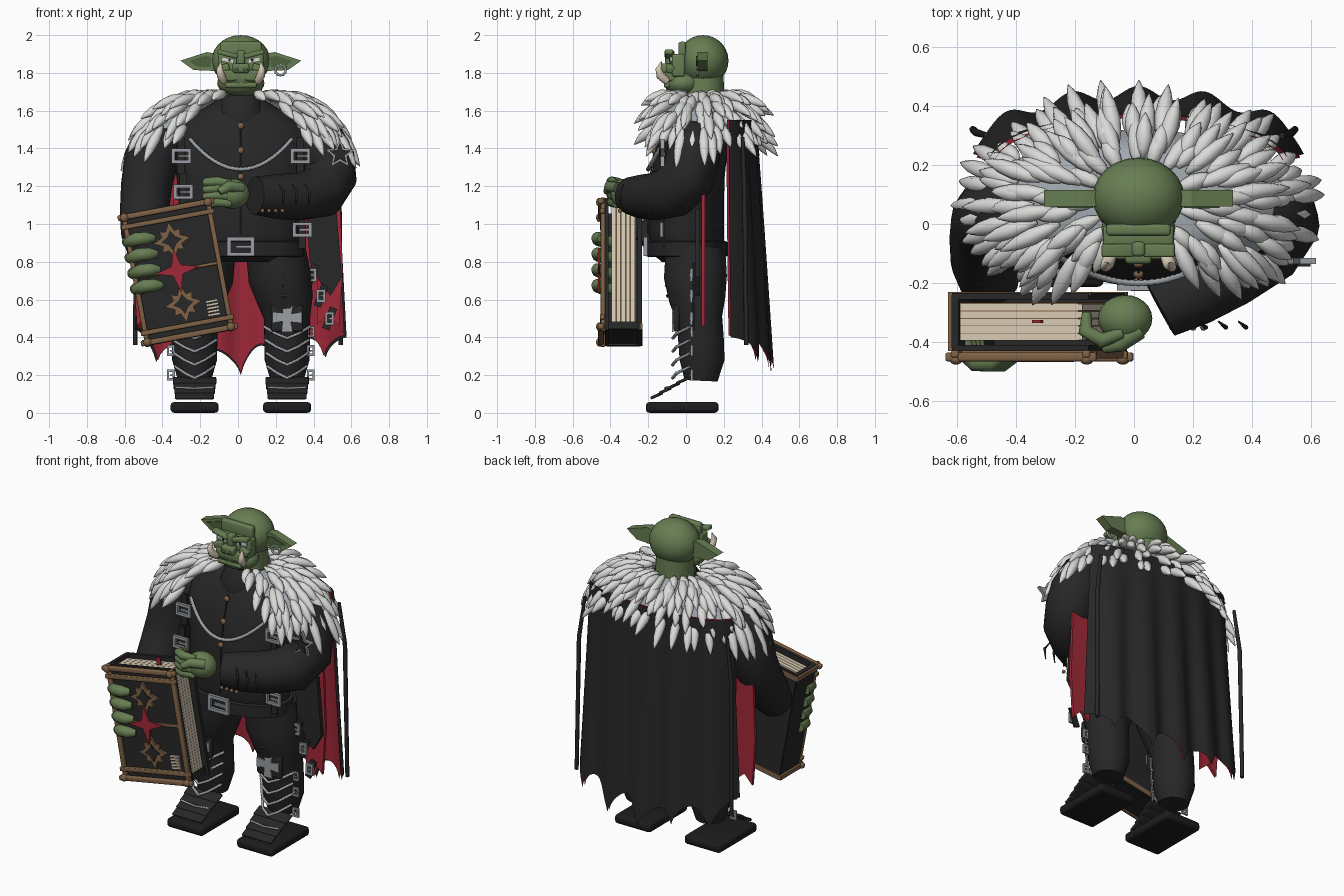
import bpy, bmesh, random
from math import sin, cos, pi, radians, sqrt, copysign
from mathutils import Vector, Matrix

random.seed(4)
if "Cube" in bpy.data.objects:
    bpy.data.objects.remove(bpy.data.objects["Cube"])


def paint(name, *rgb):
    m = bpy.data.materials.new(name)
    m.use_nodes = True
    m.diffuse_color = (*rgb, 1)
    m.node_tree.nodes["Principled BSDF"].inputs["Base Color"].default_value = (*rgb, 1)
    return m


BLACK = paint("black cloth", .02, .02, .02)
SOLE = paint("sole black", .012, .012, .013)
GREEN = paint("green skin", .135, .207, .085)
DARK = paint("dark green skin", .075, .12, .047)
FUR = paint("white fur", .7, .7, .69)
HIDE = paint("grey hide", .36, .4, .43)
SILVER = paint("silver", .32, .34, .36)
BROWN = paint("bronze", .21, .12, .06)
RED = paint("red", .36, .022, .04)
CREAM = paint("cream", .68, .59, .45)
CX = .015  # body centre line


def add(name, bm, mat, smooth=40):
    bmesh.ops.recalc_face_normals(bm, faces=bm.faces)
    me = bpy.data.meshes.new(name)
    bm.to_mesh(me)
    bm.free()
    me.materials.append(mat)
    ob = bpy.data.objects.new(name, me)
    bpy.context.scene.collection.objects.link(ob)
    bpy.ops.object.select_all(action="DESELECT")
    ob.select_set(True)
    bpy.context.view_layer.objects.active = ob
    if smooth:
        bpy.ops.object.shade_smooth_by_angle(angle=radians(smooth))
    return ob


def loft(bm, rings, closed=True):
    vs = [[bm.verts.new(p) for p in r] for r in rings]
    n = len(vs[0])
    for a, b in zip(vs, vs[1:]):
        for i in range(n if closed else n - 1):
            j = (i + 1) % n
            bm.faces.new((a[i], a[j], b[j], b[i]))
    if closed:
        bm.faces.new(vs[0])
        bm.faces.new(vs[-1])


def tube(bm, pts, radii, n=8):
    pts = [Vector(p) for p in pts]
    t = (pts[1] - pts[0]).normalized()
    side, rings = t.orthogonal(), []
    for i, (p, r) in enumerate(zip(pts, radii)):
        t = (pts[min(i + 1, len(pts) - 1)] - pts[max(i - 1, 0)]).normalized()
        side = (side - t * side.dot(t)).normalized()
        up = t.cross(side)
        rings.append([p + (side * cos(2 * pi * k / n) + up * sin(2 * pi * k / n)) * r for k in range(n)])
    loft(bm, rings)


def limb(name, pts, radii, mat, n=20):
    bm = bmesh.new()
    tube(bm, pts, radii, n)
    return add(name, bm, mat, 60)


def brick(bm, loc, size, rot=(0, 0, 0)):
    m = Matrix.Translation(loc)
    for a, ax in zip(rot, "XYZ"):
        m = m @ Matrix.Rotation(radians(a), 4, ax)
    bmesh.ops.create_cube(bm, size=1, matrix=m @ Matrix.Diagonal((*size, 1)))


def box(name, loc, size, mat, rot=(0, 0, 0), bevel=0.0):
    bm = bmesh.new()
    brick(bm, loc, size, rot)
    if bevel:
        bmesh.ops.bevel(bm, geom=bm.edges[:], offset=bevel, segments=3, affect="EDGES", profile=.5)
    return add(name, bm, mat, 50)


def ball(name, loc, size, mat):
    bm = bmesh.new()
    m = Matrix.Translation(loc) @ Matrix.Diagonal((*size, 1))
    bmesh.ops.create_uvsphere(bm, u_segments=24, v_segments=14, radius=1, matrix=m)
    return add(name, bm, mat, 60)


def plate(name, outline, y, depth, mat):
    bm = bmesh.new()
    loft(bm, [[Vector((x, yy, z)) for x, z in outline] for yy in (y, y + depth)])
    return add(name, bm, mat, 0)


def star(x, z, big, small, points=4, turn=0):
    return [(x + r * sin(pi * k / points + turn), z + r * cos(pi * k / points + turn))
            for k in range(2 * points) for r in ((big, small)[k % 2],)]


# Beaded chain along a line
def chain(name, pts, r=.009):
    line = []
    for a, b in zip(pts, pts[1:]):
        a, b = Vector(a), Vector(b)
        n = max(2, int((b - a).length / .009))
        line += [a.lerp(b, i / n) for i in range(n)]
    line.append(Vector(pts[-1]))
    bm = bmesh.new()
    tube(bm, line, [r * (1, .75)[i % 2] for i in range(len(line))], 8)
    return add(name, bm, SILVER, 85)


def buckle(name, x, y, z, w, h, t=.017):
    bm = bmesh.new()
    for s in (-1, 1):
        brick(bm, (x + s * w / 2, y, z), (t, t, h + t))
        brick(bm, (x, y, z + s * h / 2), (w, t, t))
    brick(bm, (x + w * .15, y - .004, z), (w * .7, t * .7, t * .7))
    return add(name, bm, SILVER, 0)


# Coat: stacked oval sections of z, half width, half depth, y centre
def oval(z, rx, ry, yc):
    return [Vector((CX + rx * cos(a * pi / 16), yc + ry * sin(a * pi / 16), z)) for a in range(32)]


bm = bmesh.new()
sections = [(.8, .27, .15, .02), (.85, .31, .19, .01), (.95, .325, .2, 0), (1.1, .33, .2, 0), (1.25, .34, .195, .01),
            (1.4, .37, .19, .03), (1.5, .36, .17, .05), (1.58, .25, .14, .06), (1.66, .12, .1, .07)]
loft(bm, [oval(*s) for s in sections])
add("coat", bm, BLACK, 60)
limb("neck_roll", [(CX, .03, 1.53), (CX, .03, 1.58), (CX, .06, 1.65)], [.13, .135, .11], BLACK)
bm = bmesh.new()
loft(bm, [oval(z, .325 + d, .2 + d, .005) for z, d in ((.825, 0), (.83, .015), (.905, .015), (.91, 0))])
add("belt", bm, BLACK)
buckle("belt_buckle", CX, -.215, .88, .125, .08, .02)
for z, y in ((1.52, -.135), (1.39, -.17), (1.25, -.195)):
    ball("coat_button", (CX, y, z), (.018, .014, .018), BROWN)
limb("coat_seam", [(CX, -.12, 1.54), (CX, -.165, 1.4), (CX, -.19, 1.25), (CX, -.203, .95)], [.004] * 4, BLACK, 10)
chain("chest_chain", [(CX + .27 * k / 8, -.2 + .09 * (k / 8) ** 2, 1.29 + .16 * (k / 8) ** 2) for k in range(-8, 9)], .012)
for x, y, z in ((-.3, -.12, 1.36), (.33, -.12, 1.36), (-.29, -.16, 1.17), (.34, -.13, .97)):
    buckle("strap_buckle", x, y, z, .085, .06)
    box("strap", (x, y + .014, z), (.04, .012, .2), BLACK)

# Legs, greaves and feet
for s, side in ((1, "left_"), (-1, "right_")):
    x = CX + s * .245
    limb(side + "leg", [(x - s * .06, .05, .86), (x - s * .04, .05, .72), (x - s * .01, .06, .6), (x, .07, .5),
                        (x, .08, .38), (x, .085, .28), (x, .08, .17)], [.16, .168, .15, .123, .122, .12, .088], BLACK)
    for k in range(3):
        z = .62 + .055 * k
        limb(side + "thigh_fold", [(x - .1, -.04, z + .03), (x - .02, -.095 - .006 * k, z), (x + .08, -.06, z + .01)],
             [.003, .011, .003], BLACK, 10)
    box(side + "knee_plate", (x, -.05, .5), (.17, .03, .14), BLACK, (0, 0, 0), .012)
    arm = [(-.02, .024), (-.03, .078), (.03, .078)]
    cross = [(x + a * cos(q) + b * sin(q), .505 - a * sin(q) + b * cos(q))
             for q in (0, pi / 2, pi, 3 * pi / 2) for a, b in arm]
    plate(side + "knee_cross", cross, -.074, .009, SILVER)
    for k in range(4):
        z = .42 - .07 * k
        w = .12 - .006 * k
        chain(side + "greave_trim", [(x - w, .02, z + .035), (x - w * .5, -.05, z), (x, -.07, z - .025),
                                     (x + w * .5, -.05, z), (x + w, .02, z + .035)])
    for k in range(4):
        box(side + "foot_plate", (x, -.02 - .045 * k, .17 - .026 * k), (.23 - .008 * k, .07, .016), BLACK, (24, 0, 0), .005)
    chain(side + "foot_trim", [(x - .1, -.1, .135), (x, -.11, .13), (x + .1, -.1, .135)], .007)
    for z in (.43, .33, .2):
        buckle(side + "boot_buckle", x + s * .125, .03, z, .03, .045, .012)
    box(side + "sole", (x, -.02, .029), (.255, .385, .057), SOLE, (0, 0, 0), .02)

# Arms
limb("right_sleeve", [(-.31, .06, 1.48), (-.41, .05, 1.44), (-.46, .03, 1.34), (-.485, .01, 1.2), (-.495, -.05, 1.07),
                      (-.5, -.13, .95), (-.49, -.2, .87)], [.09, .14, .145, .135, .13, .12, .1], BLACK)
limb("left_sleeve", [(.34, .06, 1.48), (.43, .05, 1.44), (.475, .03, 1.34), (.485, .01, 1.25), (.44, -.07, 1.17),
                     (.32, -.16, 1.145), (.2, -.23, 1.145), (.09, -.29, 1.15)], [.09, .14, .145, .145, .14, .126, .118, .1], BLACK)
for k in range(4):
    x = .17 + .068 * k
    limb("sleeve_fold", [(x - .02, -.33, 1.21), (x + .005, -.35, 1.17), (x, -.345, 1.1)], [.003, .008, .003], BLACK, 10)
    ball("cuff_button", (.13 + .035 * k, -.35, 1.07), (.011, .011, .011), BROWN)
ball("left_palm", (-.03, -.32, 1.16), (.092, .08, .08), GREEN)
for k in range(4):
    limb("left_finger", [(-.04, -.37, 1.215 - .036 * k), (-.11, -.395, 1.225 - .036 * k), (-.165, -.36, 1.22 - .037 * k),
                         (-.16, -.3, 1.21 - .037 * k)], [.02, .027, .026, .016], GREEN, 10)
limb("left_thumb", [(.02, -.36, 1.19), (-.05, -.405, 1.2), (-.1, -.42, 1.17)], [.03, .03, .018], GREEN, 10)
for k in range(4):
    x, z = -.575 + .014 * k, .925 - .083 * k
    limb("right_finger", [(x - .01, -.36, z - .02), (x, -.43, z - .02), (x + .04, -.465, z - .005), (x + .09, -.467, z),
                          (x + .13, -.45, z)], [.03, .035, .036, .034, .02], GREEN, 12)
plate("shoulder_star", star(.54, 1.37, .08, .038, 5), -.135, .02, SILVER)
plate("shoulder_star_inlay", star(.54, 1.37, .06, .026, 5), -.143, .009, BLACK)

# Head and face
limb("neck", [(CX, .09, 1.6), (CX, .09, 1.8)], [.115, .11], GREEN)
ball("skull", (CX, .09, 1.865), (.155, .135, .135), GREEN)
ball("jaw", (CX, -.015, 1.745), (.125, .1, .07), GREEN)
face = [("forehead", (0, -.02, 1.92), (.22, .04, .09)), ("upper_face", (0, -.04, 1.84), (.24, .07, .12)),
        ("muzzle", (0, -.075, 1.785), (.2, .07, .06)), ("lower_lip", (0, -.1, 1.735), (.17, .035, .03)),
        ("nose", (0, -.11, 1.825), (.09, .05, .05)), ("nose_bridge", (0, -.085, 1.88), (.045, .05, .08))]
for name, (x, y, z), size in face:
    box(name, (CX + x, y, z), size, GREEN, (0, 0, 0), .013)
box("mouth_line", (CX, -.113, 1.757), (.18, .01, .008), DARK)
for s, side in ((1, "left_"), (-1, "right_")):
    box(side + "brow", (CX + s * .07, -.09, 1.9), (.11, .045, .026), GREEN, (0, -s * 14, 0), .008)
    box(side + "cheek", (CX + s * .09, -.08, 1.825), (.06, .045, .04), GREEN, (0, s * 20, 0), .01)
    box(side + "eye", (CX + s * .07, -.08, 1.867), (.065, .012, .022), FUR, (0, -s * 12, 0))
    box(side + "pupil", (CX + s * .06, -.086, 1.866), (.012, .006, .014), SOLE)
    ball(side + "nostril", (CX + s * .025, -.134, 1.818), (.012, .005, .009), DARK)
    limb(side + "tusk", [(CX + s * .09, -.1, 1.755), (CX + s * .105, -.135, 1.785), (CX + s * .112, -.145, 1.82),
                         (CX + s * .105, -.13, 1.86)], [.02, .023, .017, .002], CREAM, 12)
    ear = [(.13, 1.81), (.12, 1.9), (.18, 1.91), (.32, 1.865), (.25, 1.815)]
    plate(side + "ear", [(CX + s * x, z) for x, z in ear], .06, .055, GREEN)
    plate(side + "ear_hollow", [(CX + s * (.205 + (x - .205) * .6), 1.86 + (z - 1.86) * .6) for x, z in ear], .054, .008, DARK)
chain("ear_ring", [(.225 + .028 * cos(a * pi / 6), .06, 1.815 + .028 * sin(a * pi / 6)) for a in range(13)], .008)


# Fur mantle: hide underneath, rows of drooping tufts on top, squarer at the front
def mantle(t, a, lift=0.0):
    c, q = cos(a), sin(a)
    if q < 0:
        c, q = copysign(abs(c) ** .65, c), -abs(q) ** .85
    return Vector((CX + (.14 + .36 * t) * c, .08 + (.12 + .12 * t) * q, 1.675 + lift - .17 * t ** 2.5))


bm = bmesh.new()
arc = [radians(-62 + 304 * k / 36) for k in range(37)]
loft(bm, [[mantle(t / 5, a) for a in arc] for t in range(6)], False)
add("mantle_hide", bm, HIDE, 60)
bm = bmesh.new()
for row in range(6):
    t = row / 5
    count = 14 + 4 * row
    for k in range(count + 1):
        a = radians(-62 + 304 * (k + random.uniform(-.35, .35)) / count)
        base = mantle(t, a, .015)
        out = Vector((cos(a), sin(a), 0))
        size = random.uniform(.13, .24) * (1 - .15 * abs(sin(a)))
        dip = random.uniform(-.1, .25) + .8 * t * t * (.5 + .5 * cos(a) ** 2)
        pts = [base + out * size * s * cos(dip) - Vector((0, 0, size * (s * sin(dip) + .25 * s * s)))
               for s in (0, .2, .45, .7, .88, 1)]
        tube(bm, pts, [.008, .022, .029, .024, .013, .002], 8)
add("mantle_fur", bm, FUR, 75)


# Cape with pleats, ragged hem and red lining
def cape(name, inset, mat):
    rows, cols, grid = 8, 80, []
    for r in range(rows + 1):
        v, ring = r / rows, []
        for c in range(cols + 1):
            u = 2 * c / cols - 1
            hem = .2 + .1 * abs(u) + .12 * abs(sin(u * pi * 2.5)) ** .7 + .02 * sin(u * 11) + inset * .8
            x = u * (.5 + .06 * v - inset)
            y = .2 + .02 * v + (.17 + .055 * v) * sqrt(1 - .97 * u * u) + .022 * cos(u * pi * 5) * v ** .6 - inset
            ring.append(Vector((CX + x, y, 1.55 + (hem - 1.55) * v)))
        grid.append(ring)
    bm = bmesh.new()
    loft(bm, grid, False)
    return add(name, bm, mat, 60)


cape("cape", 0, BLACK)
cape("cape_lining", .012, RED)
for s, side in ((1, "left_"), (-1, "right_")):
    limb(side + "cape_edge", [(s * .5, .3, 1.46), (s * .535, .31, 1.2), (s * .545, .32, .36)], [.01, .013, .012], BLACK, 10)
    flap = ((.42, 1.16), (.54, 1.16), (.555, .75), (.535, .46), (.48, .52), (.42, .47))
    plate(side + "lining_flap", [(s * x, z) for x, z in flap], .082, .018, RED)
plate("hip_panel", [(.36, 1.08), (.52, 1.08), (.55, .72), (.49, .62), (.44, .68), (.38, .8)], .05, .025, BLACK)
for x, z in ((.39, .73), (.44, .62), (.485, .5)):
    box("hanging_strap", (x, .04, z), (.04, .012, .12), BLACK, (0, 20, 0))
    buckle("hanging_buckle", x, .028, z, .035, .055, .014)

# Great book, built upright and then tilted into the hands
book = [box("front_cover", (0, -.42, 0), (.47, .02, .71), BLACK),
        box("back_cover", (0, -.245, 0), (.47, .022, .71), BLACK),
        box("spine", (-.225, -.33, 0), (.025, .18, .71), BLACK),
        box("page_core", (-.01, -.33, .01), (.41, .13, .645), BROWN),
        box("book_foot", (0, -.33, -.325), (.43, .17, .04), BLACK)]
for k in range(5):
    book.append(box("pages", (0, -.382 + .025 * k, .01), (.42, .0225, .65), CREAM))
for s in (-1, 1):
    book.append(box("cover_rail", (s * .226, -.44, 0), (.026, .024, .72), BROWN, (0, 0, 0), .006))
    book.append(box("cover_bar", (0, -.45, s * .338), (.52, .03, .03), BROWN, (0, 0, 0), .008))
    book.append(box("inner_bar", (0, -.443, s * .285), (.5, .026, .026), BROWN, (0, 0, 0), .005))
    book.append(box("spine_band", (-.243, -.33, s * .335), (.014, .2, .03), BROWN))
    book.append(box("back_band", (0, -.236, s * .335), (.48, .012, .03), BROWN))
    for z in (-.335, .335):
        book.append(ball("corner_stud", (s * .225, -.46, z), (.022, .016, .022), BROWN))
    book.append(plate("cover_star", star(0, s * .17, .1, .045), -.444, .014, BROWN))
    book.append(plate("diagonal_star", star(0, s * .17, .08, .045, 4, pi / 4), -.443, .013, BROWN))
    book.append(plate("star_hollow", star(0, s * .17, .055, .03), -.45, .006, BLACK))
book.append(box("middle_bar", (0, -.44, .01), (.46, .018, .018), BROWN, (0, 0, 0), .004))
book.append(plate("red_star", star(0, .01, .12, .036), -.467, .012, RED))
for k in range(5):
    book.append(box("cover_label", (.15, -.437, -.255 + .018 * k), (.065, .01, .012), CREAM))
book.append(box("ribbon", (.06, -.33, .35), (.03, .01, .06), RED))
tilt = Matrix.Translation((-.32, 0, .745)) @ Matrix.Rotation(radians(-10.5), 4, "Y")
for part in book:
    part.data.transform(tilt)
